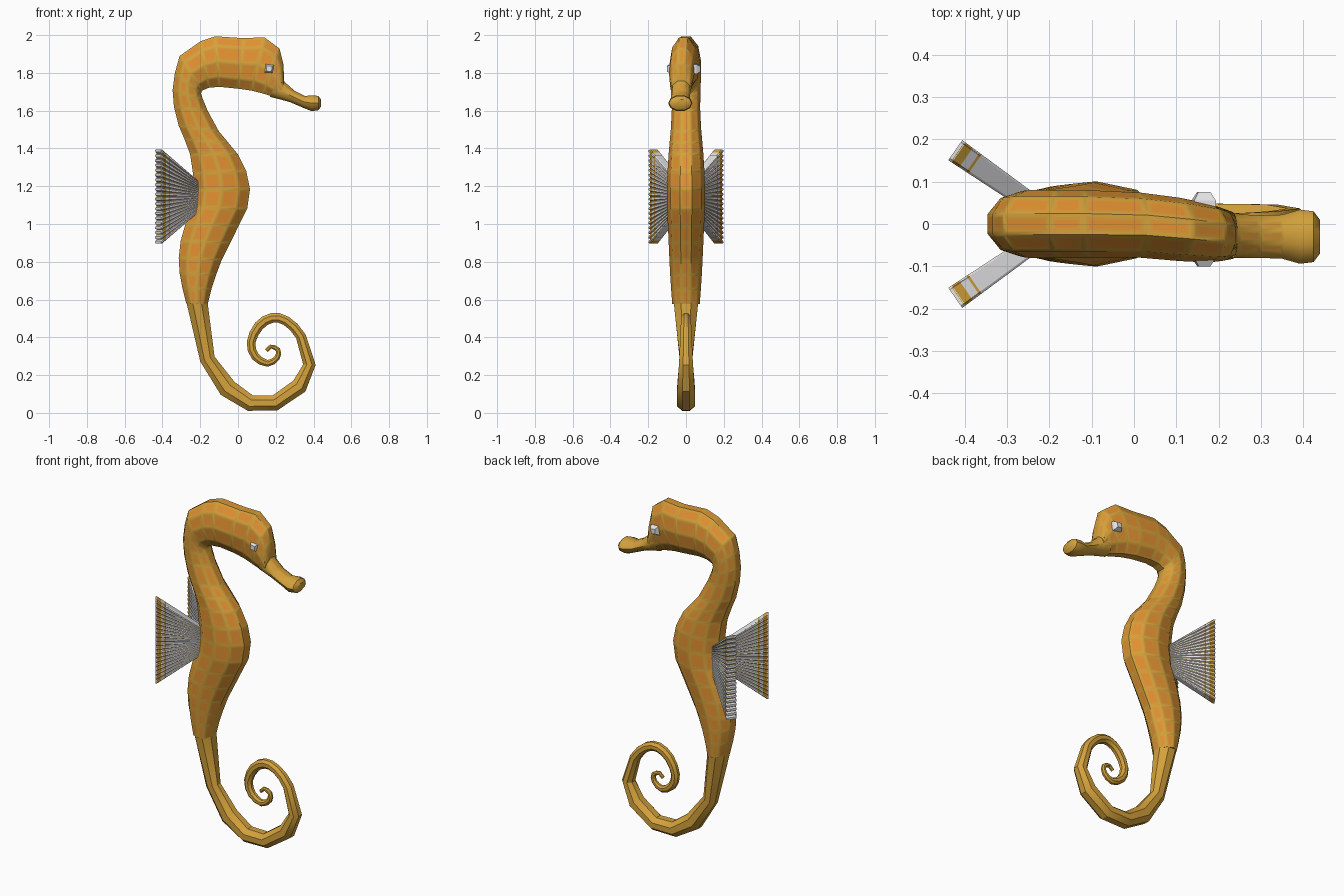
import bpy, bmesh, math
from mathutils import Vector

if "Cube" in bpy.data.objects:
    bpy.data.objects.remove(bpy.data.objects["Cube"])


def material(name, rgb):
    m = bpy.data.materials.new(name)
    m.diffuse_color = (*rgb, 1)
    m.use_nodes = True
    m.node_tree.nodes["Principled BSDF"].inputs["Base Color"].default_value = m.diffuse_color
    return m


TAN = material("golden_tan", (0.66, 0.36, 0.045))
ORANGE = material("orange", (0.76, 0.28, 0.03))
BLEND = material("tan_orange", (0.71, 0.32, 0.037))
WHITE = material("off_white", (0.78, 0.78, 0.80))


def finish(bm, name, mats, angle=40):
    bmesh.ops.recalc_face_normals(bm, faces=bm.faces[:])
    me = bpy.data.meshes.new(name)
    bm.to_mesh(me)
    bm.free()
    ob = bpy.data.objects.new(name, me)
    bpy.context.collection.objects.link(ob)
    for m in mats:
        me.materials.append(m)
    bpy.ops.object.select_all(action='DESELECT')
    ob.select_set(True)
    bpy.context.view_layer.objects.active = ob
    if angle:
        bpy.ops.object.shade_smooth_by_angle(angle=math.radians(angle))
    return ob


def loft(bm, rings, seg_mats=None):
    """Skin a row of closed rings, cap both ends, return the side faces."""
    vr = [[bm.verts.new(p) for p in r] for r in rings]
    n = len(vr[0])
    sides = []
    for j, (a, b) in enumerate(zip(vr, vr[1:])):
        for i in range(n):
            f = bm.faces.new((a[i], a[(i + 1) % n], b[(i + 1) % n], b[i]))
            if seg_mats:
                f.material_index = seg_mats[j]
            sides.append(f)
    bm.faces.new(vr[0])
    bm.faces.new(vr[-1][::-1])
    return sides


def oval(c, u, w, n):
    """Ring of n points: half axis u in the side plane, half width w along y."""
    k = 1 / math.cos(math.pi / n)
    ring = []
    for i in range(n):
        a = (i + 0.5) * math.tau / n
        ring.append(c + u * (math.cos(a) * k) + Vector((0, w * math.sin(a), 0)))
    return ring


def head_shift(x, z):
    # the head and snout turn slightly to one side
    t = min(max((x + 0.05) / 0.35, 0), 1) if z > 1.55 else 0
    return -0.03 * t * t * (3 - 2 * t)


def paired_rings(stations, n):
    rings = []
    for x1, z1, x2, z2, w in stations:
        a, b = Vector((x1, 0, z1)), Vector((x2, 0, z2))
        c = (a + b) / 2
        u = (a - b) / 2
        c.y = head_shift(c.x, c.z)
        rings.append(oval(c, u / math.sqrt(1.02), w, n))
    return rings


def scales(bm, faces):
    # orange plates framed by tan lines
    bm.normal_update()
    for thick, mi in ((0.009, 1), (0.006, 2)):
        for f in faces:
            f.material_index = mi
        ring = bmesh.ops.inset_individual(bm, faces=faces, thickness=thick, use_even_offset=True)["faces"]
        for f in ring:
            f.material_index = mi - 1


# Head, neck and trunk: outer point, inner point, half width
trunk = [
    (0.245, 1.765, 0.225, 1.665, 0.055), (0.24, 1.85, 0.18, 1.675, 0.062),
    (0.22, 1.93, 0.13, 1.69, 0.07), (0.14, 1.99, 0.07, 1.705, 0.075),
    (0.03, 1.985, 0.0, 1.715, 0.077), (-0.12, 1.995, -0.10, 1.725, 0.08),
    (-0.20, 1.968, -0.155, 1.72, 0.08), (-0.31, 1.89, -0.19, 1.705, 0.08),
    (-0.335, 1.80, -0.195, 1.69, 0.078), (-0.347, 1.71, -0.185, 1.66, 0.076),
    (-0.34, 1.62, -0.16, 1.60, 0.075), (-0.315, 1.52, -0.10, 1.49, 0.08),
    (-0.285, 1.45, -0.05, 1.43, 0.086), (-0.255, 1.37, 0.0, 1.37, 0.092),
    (-0.24, 1.27, 0.045, 1.28, 0.098), (-0.235, 1.18, 0.065, 1.185, 0.10),
    (-0.245, 1.09, 0.05, 1.08, 0.10), (-0.28, 1.0, 0.005, 0.99, 0.096),
    (-0.305, 0.91, -0.04, 0.90, 0.092), (-0.315, 0.82, -0.085, 0.81, 0.088),
    (-0.31, 0.74, -0.115, 0.73, 0.084), (-0.295, 0.66, -0.14, 0.655, 0.079),
    (-0.275, 0.58, -0.16, 0.575, 0.073)]
bm = bmesh.new()
scales(bm, loft(bm, paired_rings(trunk, 10)))
finish(bm, "body", (TAN, BLEND, ORANGE))

# Snout with a flared mouth
snout_path = [
    (0.215, 1.80, 0.17, 1.672, 0.055), (0.25, 1.75, 0.22, 1.66, 0.053),
    (0.30, 1.705, 0.275, 1.645, 0.05), (0.355, 1.678, 0.345, 1.615, 0.052),
    (0.395, 1.682, 0.39, 1.597, 0.064), (0.425, 1.678, 0.425, 1.602, 0.06),
    (0.44, 1.66, 0.44, 1.622, 0.04)]
bm = bmesh.new()
side = loft(bm, paired_rings(snout_path, 10))
bmesh.ops.recalc_face_normals(bm, faces=bm.faces[:])
scales(bm, [f for f in side if f.normal.z > 0.6 and f.calc_center_median().x < 0.36])
finish(bm, "snout", (TAN, BLEND, ORANGE))

# Curled tail: centre x, z, half thickness, half width
tail_path = [
    (-0.217, 0.585, 0.056, 0.07), (-0.162, 0.285, 0.04, 0.036),
    (-0.055, 0.13, 0.05, 0.047), (0.065, 0.052, 0.043, 0.052),
    (0.195, 0.052, 0.041, 0.052), (0.325, 0.142, 0.043, 0.05),
    (0.378, 0.255, 0.033, 0.04), (0.333, 0.405, 0.027, 0.033),
    (0.255, 0.487, 0.025, 0.028), (0.18, 0.503, 0.026, 0.025),
    (0.11, 0.46, 0.026, 0.025), (0.069, 0.373, 0.023, 0.023),
    (0.092, 0.298, 0.022, 0.022), (0.157, 0.262, 0.018, 0.018),
    (0.208, 0.293, 0.015, 0.015), (0.211, 0.335, 0.013, 0.013),
    (0.173, 0.351, 0.011, 0.011), (0.15, 0.33, 0.010, 0.010)]
pts = [Vector(p) for p in tail_path]
path = []
for i, p in enumerate(pts):
    path.append(p)
    if 7 <= i < len(pts) - 2:    # rounder curl
        path.append((9 * (p + pts[i + 1]) - pts[i - 1] - pts[i + 2]) / 16)
rings = []
for i, p in enumerate(path):
    d = path[min(i + 1, len(path) - 1)] - path[max(i - 1, 0)]
    normal = Vector((d.y, 0, -d.x)).normalized()
    if i == 0:
        normal = Vector((-1, 0, 0))
    rings.append(oval(Vector((p.x, 0, p.y)), normal * p.z, p.w, 8))
bm = bmesh.new()
loft(bm, rings)
finish(bm, "tail", (TAN,), 30)

# Pleated fins: a fan of ribs over a thinner tan web
RIBS, LENGTH, MID = 20, 0.245, 1.145


def fin_point(side, s, t, z):
    d = Vector((-0.82, 0.57 * side, 0))
    across = Vector((0.57, 0.82 * side, 0))
    return Vector((-0.222, 0.035 * side, MID + z)) + d * s + across * t


for side, label in ((-1, "front"), (1, "back")):
    bm = bmesh.new()
    for r in range(RIBS):
        pos = (r + 0.5) / RIBS * 2 - 1
        rings = []
        for s, squash in ((0, 1), (0.188, 1), (0.194, 1), (0.214, 1), (0.235, 1), (LENGTH, 0.5)):
            f = s / LENGTH
            half = 0.085 + 0.17 * f
            t, h = 0.022 + 0.007 * f, half / RIBS * squash
            prof = [(1, -0.5), (1, 0.5), (0.8, 1), (-0.8, 1), (-1, 0.5), (-1, -0.5), (-0.8, -1), (0.8, -1)]
            rings.append([fin_point(side, s, t * a, pos * half + h * b) for a, b in prof])
        loft(bm, rings, (0, 1, 0, 1, 0))
    finish(bm, label + "_fin_ribs", (WHITE, TAN), 0)
    bm = bmesh.new()
    web = []
    for s in (0, 0.238):
        f = s / LENGTH
        t, half = (0.022 + 0.007 * f) * 0.85, 0.084 + 0.17 * f
        web.append([fin_point(side, s, t * a, half * b) for a, b in ((1, -1), (1, 1), (-1, 1), (-1, -1))])
    loft(bm, web)
    finish(bm, label + "_fin_web", (TAN,), 0)

# Eyes: small tapered studs on both sides of the head
for side, label in ((-1, "front"), (1, "back")):
    bm = bmesh.new()
    rings = []
    for y, r in ((0.03, 0.038), (0.068, 0.036), (0.088, 0.02)):
        rings.append([Vector((0.165 + r * math.cos(a), side * y - 0.012, 1.822 + r * math.sin(a)))
                      for a in (math.radians(38 + 90 * k) for k in range(4))])
    loft(bm, rings)
    finish(bm, label + "_eye", (WHITE,), 0)
